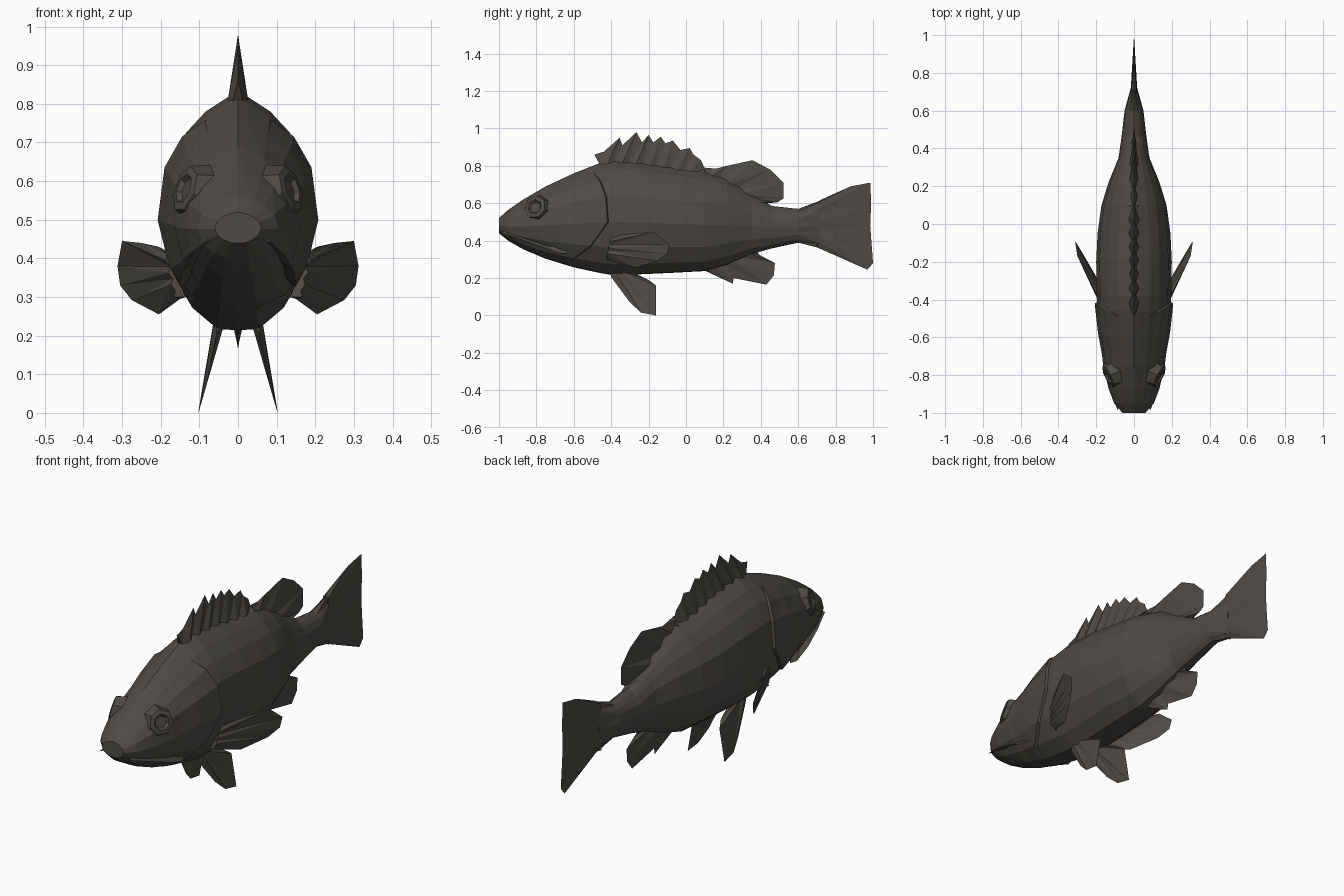
import bpy
import bmesh
from mathutils import Vector

cube = bpy.data.objects.get("Cube")
if cube:
    bpy.data.objects.remove(cube, do_unlink=True)

skin = bpy.data.materials.new("dark brown grey")
skin.use_nodes = True
COLOUR = (0.078, 0.070, 0.060, 1)
skin.diffuse_color = COLOUR
skin.node_tree.nodes["Principled BSDF"].inputs["Base Color"].default_value = COLOUR


def make(name, verts, faces, mirror=False):
    """Flat shaded mesh object with consistent normals."""
    bm = bmesh.new()
    vs = [bm.verts.new(v) for v in verts]
    for f in faces:
        bm.faces.new([vs[i] for i in f])
    bmesh.ops.remove_doubles(bm, verts=bm.verts, dist=0.0001)
    bmesh.ops.recalc_face_normals(bm, faces=bm.faces)
    mesh = bpy.data.meshes.new(name)
    bm.to_mesh(mesh)
    bm.free()
    mesh.materials.append(skin)
    ob = bpy.data.objects.new(name, mesh)
    bpy.context.collection.objects.link(ob)
    if mirror:
        ob.modifiers.new("mirror", 'MIRROR').use_clip = False
    return ob


# Body stations: y, bottom, top, half width
STATIONS = [(-1, .44, .52, .06), (-.95, .40, .565, .105), (-.87, .355, .62, .135),
            (-.75, .305, .69, .163), (-.6, .26, .76, .18), (-.46, .23, .815, .195),
            (-.38, .217, .83, .197), (-.2, .225, .815, .2), (-.05, .232, .79, .193),
            (.1, .24, .77, .172), (.22, .275, .73, .135), (.35, .33, .65, .082),
            (.46, .36, .585, .066), (.6, .39, .57, .05), (.72, .36, .615, .017)]
# Half cross-section, top to bottom: width fraction, height fraction
SECTION = [(0, 1), (.13, .98), (.42, .92), (.68, .83), (.91, .69),
           (1, .46), (.87, .24), (.6, .09), (.27, .0), (0, -.005)]


def skin_point(y, k, lift=0):
    """Point on the body surface at length y and section index k."""
    for a, b in zip(STATIONS, STATIONS[1:]):
        if y <= b[0]:
            break
    f = (y - a[0]) / (b[0] - a[0])
    low, high, wide = (a[i] + (b[i] - a[i]) * f for i in (1, 2, 3))
    w, h = SECTION[k]
    return Vector((w * wide + lift, y, low + h * (high - low)))


# Body loft, triangulated in an alternating pattern
n = len(SECTION)
ring_size = 2 * n - 2
verts, faces = [], []
for s in STATIONS:
    half = [skin_point(s[0], k) for k in range(n)]
    verts += half + [Vector((-p.x, p.y, p.z)) for p in half[-2:0:-1]]
for r in range(len(STATIONS) - 1):
    for k in range(ring_size):
        k2 = (k + 1) % ring_size
        a, b = r * ring_size + k, r * ring_size + k2
        c, d = b + ring_size, a + ring_size
        faces += [(a, b, c), (a, c, d)] if (r + k) % 2 else [(a, b, d), (b, c, d)]
last = (len(STATIONS) - 1) * ring_size
faces += [tuple(range(ring_size)), tuple(range(last, last + ring_size))]
make("body", verts, faces)


def fin(name, root_a, root_b, edge, thick, side=(1, 0, 0), mirror=False, ripple=.5):
    """Wedge fin: thick, rippled root between two points and a sharp outer edge."""
    a, b, side = Vector(root_a), Vector(root_b), Vector(side).normalized()
    m = len(edge)
    roots = [a.lerp(b, i / (m - 1)) for i in range(m)]
    t = [thick * (1 if i % 2 else ripple) for i in range(m)]
    verts = [p + side * t[i] for i, p in enumerate(roots)]
    verts += [p - side * t[i] for i, p in enumerate(roots)]
    verts += [Vector(e) for e in edge]
    faces = [(0, m, 2 * m), (m - 1, 2 * m - 1, 3 * m - 1)]
    for i in range(m - 1):
        faces += [(i, i + 1, 2 * m + i + 1), (i, 2 * m + i + 1, 2 * m + i),
                  (m + i, m + i + 1, 2 * m + i + 1), (m + i, 2 * m + i + 1, 2 * m + i),
                  (i, i + 1, m + i + 1, m + i)]
    return make(name, verts, faces, mirror)


def flat(points):
    """Outline in the centre plane."""
    return [(0, y, z) for y, z in points]


# Fins along the centre line
fin("spiny_dorsal_fin", (0, -.46, .805), (0, .1, .765), flat([
    (-.49, .86), (-.44, .875), (-.355, .95), (-.34, .91), (-.265, .98), (-.235, .925),
    (-.2, .965), (-.175, .925), (-.135, .955), (-.11, .92), (-.07, .935), (-.03, .885),
    (.02, .895), (.04, .86), (.08, .83), (.1, .785)]), .028)
fin("soft_dorsal_fin", (0, .08, .755), (0, .42, .585), flat([
    (.1, .79), (.16, .785), (.22, .80), (.355, .83), (.45, .78),
    (.52, .71), (.52, .625), (.49, .605), (.39, .595)]), .024)
fin("anal_fin", (0, .1, .25), (0, .38, .35), flat([
    (.1, .24), (.25, .17), (.255, .2), (.43, .165), (.47, .215),
    (.475, .28), (.39, .325)]), .022)
fin("tail_fin", (0, .70, .60), (0, .70, .365), flat([
    (.72, .618), (.88, .69), (.985, .71), (.99, .60), (.985, .48),
    (1, .28), (.97, .245), (.71, .36)]), .018, ripple=.8)

# Paired fins
fin("pectoral_fins", (.175, -.40, .41), (.15, -.42, .30), [
    (.205, -.36, .43), (.25, -.27, .44), (.30, -.17, .445), (.312, -.09, .38),
    (.305, -.1, .33), (.275, -.15, .292), (.205, -.27, .255), (.15, -.41, .295)],
    .018, (1, -.4, 0), True)
fin("pelvic_fins", (.05, -.40, .23), (.05, -.28, .235), [
    (.055, -.40, .205), (.082, -.30, .07), (.098, -.24, .015), (.103, -.16, 0),
    (.075, -.16, .16), (.055, -.2, .19), (.05, -.28, .225)], .014, (1, 0, .2), True)

# Upper jaw bars at the corners of the mouth
fin("jaw_bars", (.07, -.965, .45), (.125, -.65, .36), [
    (.088, -.985, .44), (.122, -.88, .405), (.146, -.77, .365),
    (.152, -.67, .33), (.14, -.63, .33)], .012, (.3, 0, 1), True)

# Gill covers: raised plates with a free rear edge
backs = {2: -.49, 3: -.46, 4: -.43, 5: -.42, 6: -.51, 7: -.6, 8: -.64}
verts, faces = [], []
for k, back in backs.items():
    lift = .004 if k in (2, 8) else .012
    verts += [skin_point(-.72, k, -.002), skin_point((back - .72) / 2, k, lift * .7),
              skin_point(back, k, lift), skin_point(back + .012, k, -.012)]
for r in range(len(backs) - 1):
    for c in range(3):
        i = r * 4 + c
        faces += [(i, i + 1, i + 5), (i, i + 5, i + 4)]
make("gill_covers", verts, faces, True)

# Eyes: faceted rims with a sunken centre
bm = bmesh.new()
rings = []
for radius, height in ((.08, -.035), (.062, .018), (.04, .022), (.03, .010)):
    ring = bmesh.ops.create_circle(bm, segments=7, radius=radius)["verts"]
    bmesh.ops.translate(bm, verts=ring, vec=(0, 0, height))
    rings.append(ring)
for a, b in zip(rings, rings[1:]):
    for i in range(7):
        j = (i + 1) % 7
        bm.faces.new((a[i], a[j], b[j], b[i]))
bm.faces.new(rings[-1])
turn = Vector((.86, -.42, .28)).to_track_quat('Z', 'Y')
centre = Vector((.122, -.80, .575))
verts = [centre + turn @ v.co for v in bm.verts]
bm.verts.index_update()
faces = [[v.index for v in f.verts] for f in bm.faces]
bm.free()
make("eyes", verts, faces, True)
